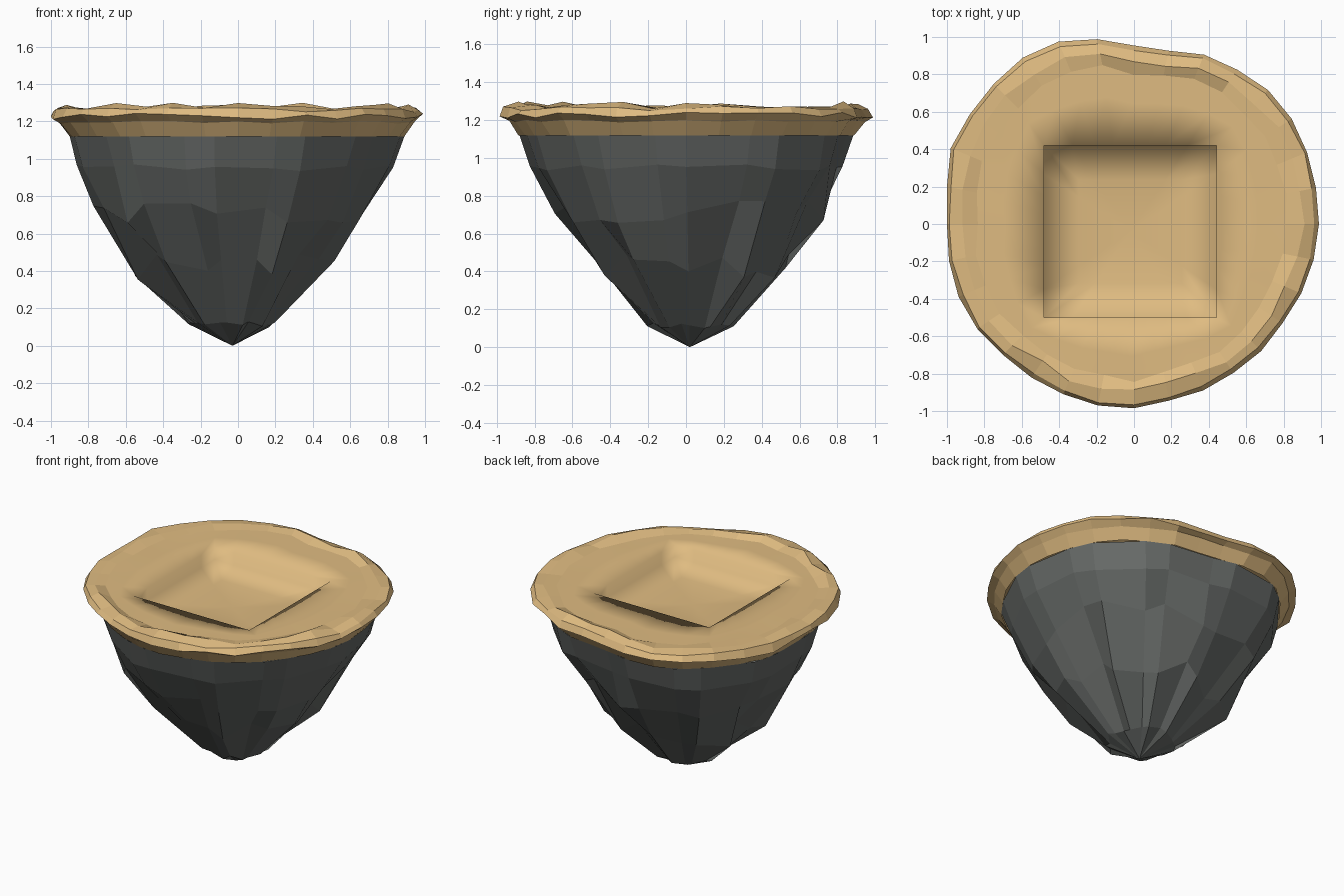
import bpy, bmesh, random
from math import sin, cos, pi, atan2, hypot

if "Cube" in bpy.data.objects:
    bpy.data.objects.remove(bpy.data.objects["Cube"])

random.seed(7)

# Island outline seen from above
OUTLINE = [(0.99, .05), (.96, .25), (.9, .45), (.82, .6), (.68, .75), (.52, .84), (.33, .92),
           (.1, .92), (-.26, .99), (-.43, .97), (-.58, .9), (-.85, .62), (-.97, .45), (-1, .2),
           (-1, 0), (-.95, -.36), (-.87, -.52), (-.73, -.67), (-.58, -.8), (-.42, -.89),
           (-.22, -.965), (0, -.985), (.2, -.94), (.37, -.89), (.54, -.79), (.7, -.66),
           (.8, -.52), (.9, -.36), (.97, -.15)]
POLAR = sorted((atan2(y, x) % (2 * pi), hypot(x, y)) for x, y in OUTLINE)
POLAR = [(POLAR[-1][0] - 2 * pi, POLAR[-1][1])] + POLAR + [(POLAR[0][0] + 2 * pi, POLAR[0][1])]


def radius(a):
    a %= 2 * pi
    for (a0, r0), (a1, r1) in zip(POLAR, POLAR[1:]):
        if a0 <= a <= a1:
            return r0 + (r1 - r0) * (a - a0) / (a1 - a0)


def material(name, color):
    m = bpy.data.materials.new(name)
    m.diffuse_color = (*color, 1)
    m.use_nodes = True
    m.node_tree.nodes["Principled BSDF"].inputs["Base Color"].default_value = m.diffuse_color
    return m


def loft(name, rings, tip, mat, smooth_from, faces_up):
    """Join rings of points with quads and close the last ring to a tip."""
    bm = bmesh.new()
    loops = [[bm.verts.new(p) for p in ring] for ring in rings]
    n = len(loops[0])
    for i, (a, b) in enumerate(zip(loops, loops[1:])):
        for k in range(n):
            f = bm.faces.new((a[k], a[(k + 1) % n], b[(k + 1) % n], b[k]))
            f.smooth = i >= smooth_from
    end = bm.verts.new(tip)
    for k in range(n):
        bm.faces.new((loops[-1][k], loops[-1][(k + 1) % n], end)).smooth = faces_up
    bmesh.ops.recalc_face_normals(bm, faces=bm.faces)
    if (sum(f.normal.z * f.calc_area() for f in bm.faces) > 0) != faces_up:
        bmesh.ops.reverse_faces(bm, faces=bm.faces)
    me = bpy.data.meshes.new(name)
    bm.to_mesh(me)
    bm.free()
    me.materials.append(mat)
    ob = bpy.data.objects.new(name, me)
    bpy.context.collection.objects.link(ob)
    return ob


# Rock body: jagged faceted cone tapering to a point
N = 22
rock = []
for s, z, jr, jz in [(.9, 1.12, 0, 0), (.85, .95, .012, .02), (.725, .72, .04, .07),
                     (.525, .42, .05, .07), (.22, .115, .02, .015)]:
    ring = []
    for k in range(N):
        a = 2 * pi * (k + .35 * (k % 2)) / N
        groove = .06 if k % 4 == 3 and .2 < z < .6 else 0
        r = radius(a) * s + random.uniform(-jr, jr) - groove
        lean = .03 * (1.12 - z)
        ring.append((r * cos(a) - lean, r * sin(a) + lean * .6, z + random.uniform(-jz, jz)))
    rock.append(ring)
loft("rock_body", rock, (-.03, .02, 0), material("rock", (.135, .145, .138)), 99, False)

# Sand cap: bumpy faceted rim, flat ground, square hollow
M = 32
CX, CY, HALF = -.02, -.04, .46
ANG = [2 * pi * k / M for k in range(M)]
sand = []
for s, z, jr, jz in [(.9, 1.12, 0, 0), (.955, 1.195, .006, .008), (1, 1.225, 0, .018),
                     (.98, 1.262, .008, .012), (.91, 1.28, .02, .02), (.84, 1.262, .02, .004)]:
    ring = []
    for a in ANG:
        r = radius(a) * s + random.uniform(-jr, jr)
        ring.append((r * cos(a), r * sin(a), z + random.uniform(-jz, jz)))
    sand.append(ring)
rim = sand[-1]
unit = [(cos(a) / max(abs(cos(a)), abs(sin(a))), sin(a) / max(abs(cos(a)), abs(sin(a)))) for a in ANG]
for t in (.4, 1):
    sand.append([(p[0] + (CX + HALF * u - p[0]) * t, p[1] + (CY + HALF * v - p[1]) * t, 1.26)
                 for p, (u, v) in zip(rim, unit)])
# Hollow: steep walls, then a floor sinking gently to the middle
for s, z in [(1, 1.17), (.6, 1.14), (.3, 1.13)]:
    sand.append([(CX + HALF * s * u, CY + HALF * s * v, z) for u, v in unit])
loft("sand_cap", sand, (CX, CY, 1.125), material("sand", (.74, .5, .22)), 5, True)
